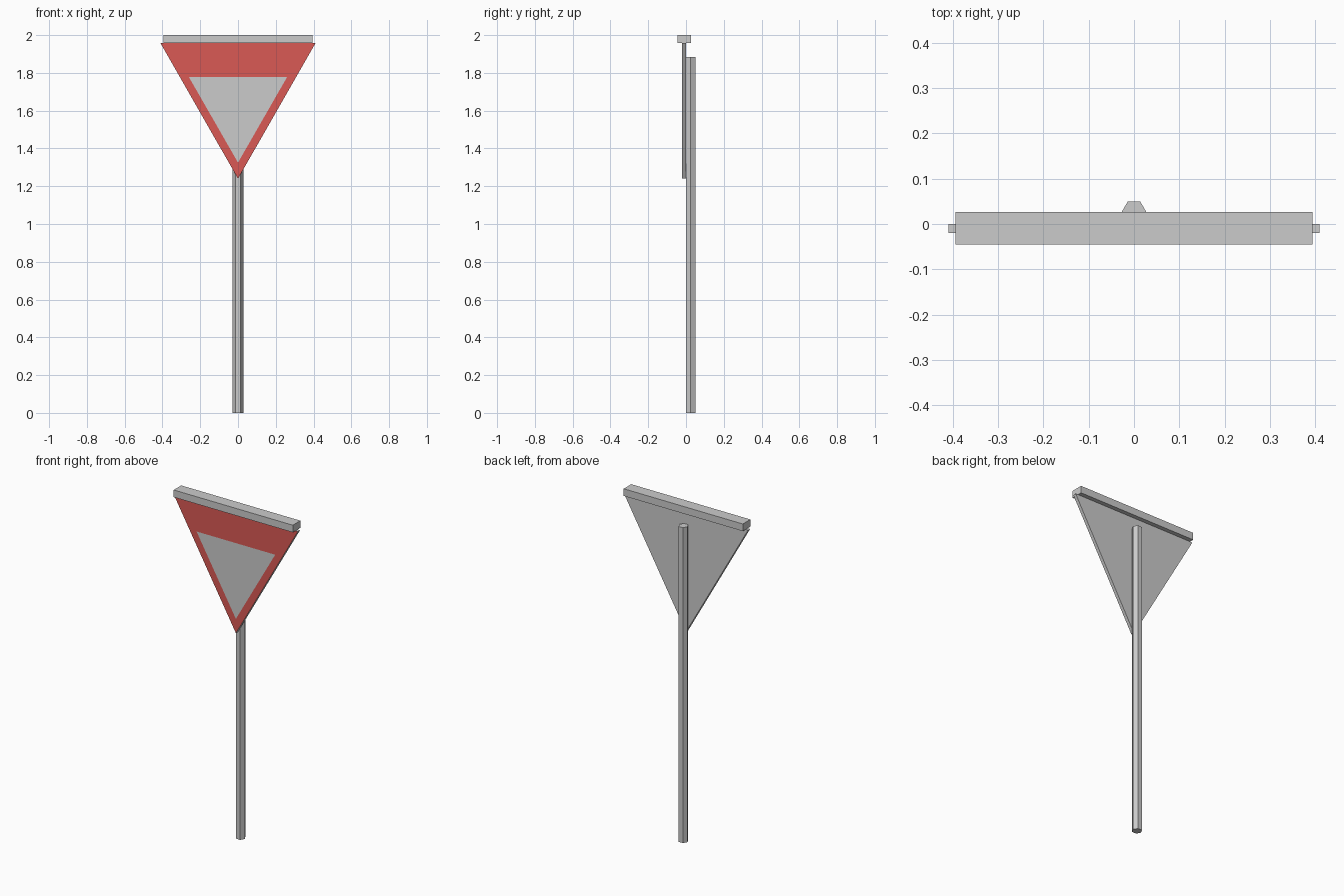
import bpy, bmesh
from mathutils import Vector

if "Cube" in bpy.data.objects:
    bpy.data.objects.remove(bpy.data.objects["Cube"])

red = bpy.data.materials.new("red_border")
red.diffuse_color = (0.70, 0.10, 0.09, 1)
red.use_nodes = True
red.node_tree.nodes["Principled BSDF"].inputs["Base Color"].default_value = red.diffuse_color


def finish(name, bm):
    bmesh.ops.recalc_face_normals(bm, faces=bm.faces)
    mesh = bpy.data.meshes.new(name)
    bm.to_mesh(mesh)
    bm.free()
    obj = bpy.data.objects.new(name, mesh)
    bpy.context.collection.objects.link(obj)
    return obj


def triangle(bm, half_width, top, tip, y):
    points = ((-half_width, top), (0, tip), (half_width, top))
    return [bm.verts.new((x, y, z)) for x, z in points]


# Hexagonal pole standing behind the plate
bpy.ops.mesh.primitive_cylinder_add(vertices=6, radius=0.028, depth=1.885,
                                    location=(0, 0.025, 0.9425),
                                    rotation=(0, 0, 0.5235988))
bpy.context.object.name = "pole"

# Triangular plate: grey back, rim and centre, red border on the front
bm = bmesh.new()
outer = triangle(bm, 0.41, 1.957, 1.24, -0.02)
inner = triangle(bm, 0.26, 1.778, 1.325, -0.02)
back = triangle(bm, 0.41, 1.957, 1.24, 0.0)
bm.faces.new(inner)
bm.faces.new(back[::-1])
for i in range(3):
    j = (i + 1) % 3
    border = bm.faces.new((outer[i], outer[j], inner[j], inner[i]))
    border.material_index = 1
    bm.faces.new((outer[j], outer[i], back[i], back[j]))
plate = finish("sign_plate", bm)
plate.data.materials.append(None)
plate.data.materials.append(red)

# Flat bar capping the plate
bm = bmesh.new()
bmesh.ops.create_cube(bm, size=1)
bmesh.ops.scale(bm, vec=Vector((0.788, 0.071, 0.043)), verts=bm.verts)
bmesh.ops.translate(bm, vec=Vector((0, -0.0095, 1.9785)), verts=bm.verts)
finish("top_bar", bm)
